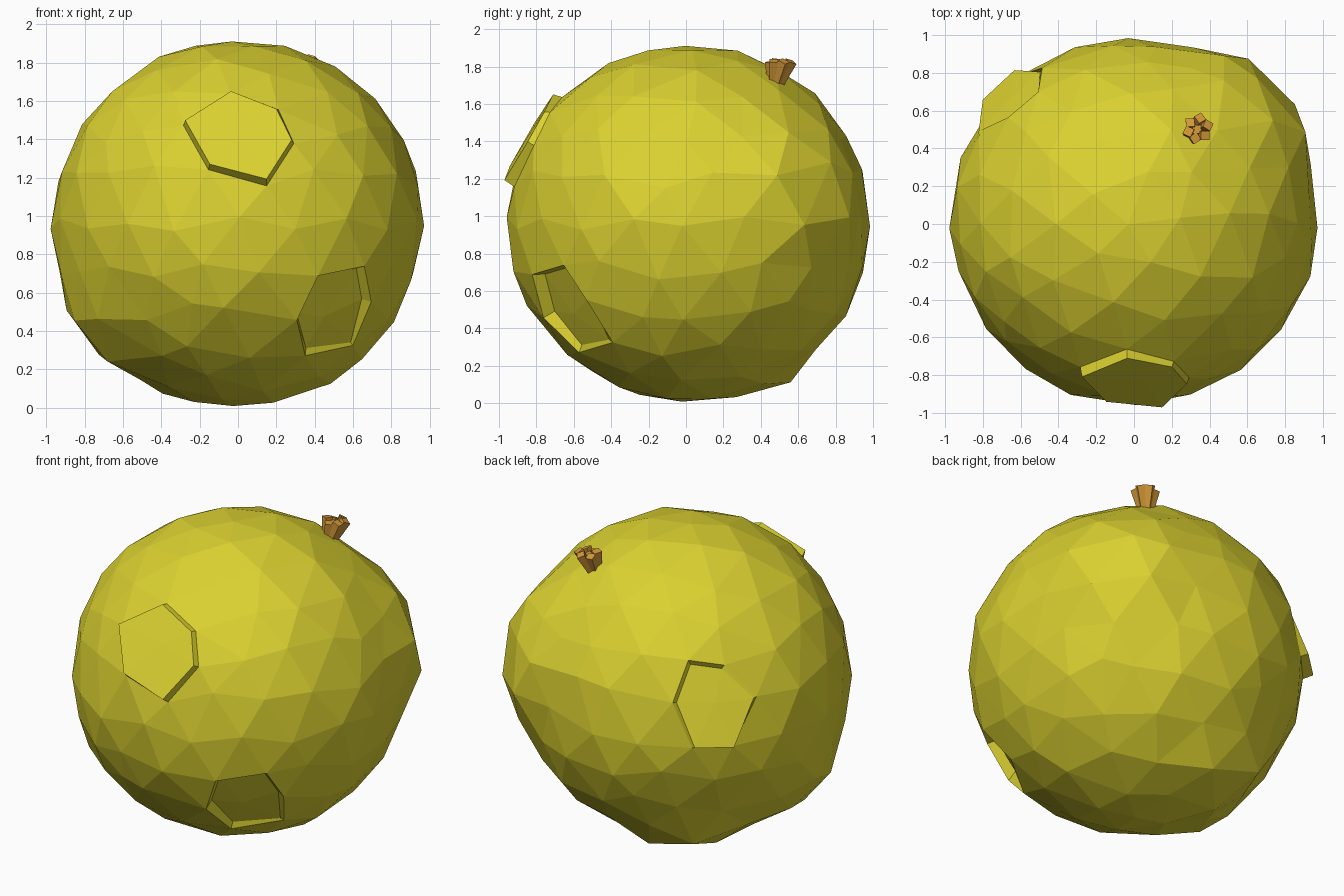
import bpy, bmesh, math, random
from mathutils import Vector, Matrix

random.seed(4)
if "Cube" in bpy.data.objects:
    bpy.data.objects.remove(bpy.data.objects["Cube"])


def make_material(name, rgb):
    mat = bpy.data.materials.new(name)
    mat.use_nodes = True
    mat.diffuse_color = (*rgb, 1)
    mat.node_tree.nodes["Principled BSDF"].inputs["Base Color"].default_value = (*rgb, 1)
    return mat


def make_object(name, bm, mat):
    bmesh.ops.recalc_face_normals(bm, faces=bm.faces)
    mesh = bpy.data.meshes.new(name)
    bm.to_mesh(mesh)
    bm.free()
    mesh.materials.append(mat)
    obj = bpy.data.objects.new(name, mesh)
    bpy.context.collection.objects.link(obj)
    return obj


yellow = make_material("fruit yellow", (0.71, 0.64, 0.03))
brown = make_material("stem brown", (0.66, 0.32, 0.04))


def swell(bm, centre, angle, height):
    """Push the surface out around a direction, with a steep rim."""
    c = Vector(centre).normalized()
    for v in bm.verts:
        d = v.co.normalized()
        v.co += d * height * max(0, min(1, 2 * (1 - d.angle(c) / angle)))


def flat_patch(bm, centre, normal, angle, radius, flatness):
    """Inset the faces around a direction and press them towards a plane."""
    c, n = Vector(centre).normalized(), Vector(normal).normalized()
    faces = [f for f in bm.faces if f.calc_center_median().angle(c) < angle]
    bmesh.ops.inset_region(bm, faces=faces, thickness=0.02, use_even_offset=True)
    distance = n.dot(c * radius)
    for v in {v for f in faces for v in f.verts}:
        d = v.co.normalized()
        v.co = v.co.lerp(d * distance / n.dot(d), flatness)


# Fruit body: faceted ball with uneven facets
bm = bmesh.new()
bmesh.ops.create_icosphere(bm, subdivisions=3, radius=1)
for v in bm.verts:
    wobble = Vector([random.uniform(-0.05, 0.05) for _ in range(3)])
    v.co = (v.co + wobble).normalized() * random.uniform(0.965, 0.98)
    v.co.z *= 0.985

# Broad lumps: centre, angular size, height
lumps = [
    ((0.72, 0.68, 0.20), 0.52, 0.085),     # back shoulder
    ((-0.38, 0.52, -0.86), 0.34, 0.09),    # underside
    ((-0.80, -0.25, -0.58), 0.34, 0.06),   # lower side
]
for lump in lumps:
    swell(bm, *lump)

# Flat plates and dents: centre, normal, angular size, radius, flatness
patches = [
    ((0.04, -0.88, 0.46), (0.04, -0.88, 0.52), 0.25, 0.98, 0.9),    # front plate
    ((0.46, -0.68, -0.46), (0.46, -0.70, -0.40), 0.25, 0.88, 0.8),  # front dent
    ((-0.63, 0.68, 0.28), (-0.63, 0.67, 0.42), 0.25, 0.94, 0.8),    # back dent
]
for patch in patches:
    flat_patch(bm, *patch)
bmesh.ops.translate(bm, verts=bm.verts, vec=(0, 0.015, 0.96))
make_object("fruit_body", bm, yellow)

# Stem: a small bundle of tapered splinters fanning outwards
bm = bmesh.new()
axis = Vector((0.20, 0.22, 0.95)).normalized()
base = Vector((0.31, 0.475, 1.70))
turn = axis.to_track_quat("Z", "Y").to_matrix().to_4x4()
count = 6
for i in range(count + 1):
    length = random.uniform(0.12, 0.16)
    lean = 0 if i == count else 0.24
    place = (Matrix.Translation(base) @ turn
             @ Matrix.Rotation(math.tau * i / count, 4, "Z")
             @ Matrix.Translation((0.02 if lean else 0, 0, 0))
             @ Matrix.Rotation(lean, 4, "Y")
             @ Matrix.Translation((0, 0, length / 2)))
    bmesh.ops.create_cone(bm, segments=4, cap_ends=True, radius1=0.024,
                          radius2=0.033, depth=length, matrix=place)
make_object("stem", bm, brown)
